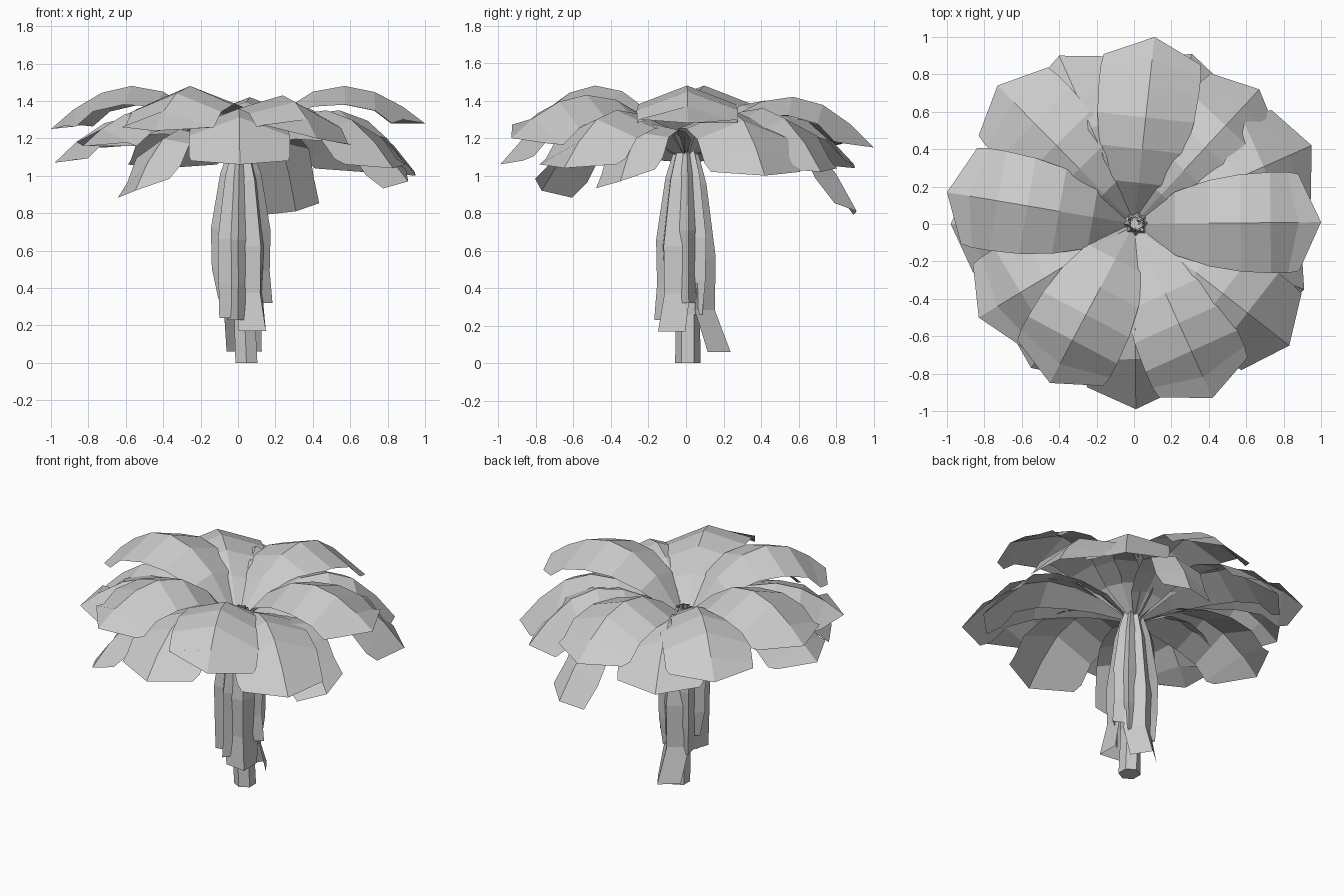
import bpy
import bmesh
from math import cos, sin, radians
from mathutils import Vector

cube = bpy.data.objects.get("Cube")
if cube:
    bpy.data.objects.remove(cube)

# One plain colour for the whole plant
grey = bpy.data.materials.new("pale_grey")
grey.use_nodes = True
colour = (0.6, 0.6, 0.6, 1)
grey.diffuse_color = colour
grey.node_tree.nodes["Principled BSDF"].inputs["Base Color"].default_value = colour


def finish(name, bm):
    mesh = bpy.data.meshes.new(name)
    bm.to_mesh(mesh)
    bm.free()
    mesh.materials.append(grey)
    part = bpy.data.objects.new(name, mesh)
    bpy.context.scene.collection.objects.link(part)
    return part


def folded_leaf(name, sections):
    """Join rows of (left edge, ridge, right edge) into a creased sheet."""
    bm = bmesh.new()
    rows = [[bm.verts.new(point) for point in row] for row in sections]
    for inner, outer in zip(rows, rows[1:]):
        for side in (0, 1):
            bm.faces.new((inner[side], outer[side], outer[side + 1], inner[side + 1]))
    return finish(name, bm)


# Crown fronds: fraction of length, share of rise, half width, edge drop
FROND_PROFILE = [
    (0.03, 0.0, 0.02, 0.0),
    (0.22, 0.62, 0.17, 0.04),
    (0.4, 0.92, 0.23, 0.08),
    (0.57, 1.0, 0.26, 0.1),
    (0.73, 0.84, 0.27, 0.1),
    (0.88, 0.45, 0.27, 0.09),
    (1.0, 0.0, 0.26, -0.02),
]


def frond(name, x, y, tip, peak, width=1, tilt=0):
    base = 1.1
    length = Vector((x, y, 0)).length
    out = Vector((x, y, 0)).normalized()
    sections = []
    for along, rise, half, drop in FROND_PROFILE:
        foot = base if along < 0.57 else tip
        ridge = out * along * length
        ridge.z = foot + (peak - foot) * rise
        # The tip is pointed, so its outer corners sit further back
        edge = ridge - Vector((0, 0, drop * width))
        if along == 1:
            edge -= out * 0.12 * width
        elif along > 0.8:
            edge -= out * 0.06
        # Some fronds roll to one side towards the tip
        across = Vector((-out.y, out.x, tilt * along)) * half * width
        sections.append((edge + across, ridge, edge - across))
    folded_leaf(name, sections)


# Tip x, tip y, tip height, crest height, then any width factor and roll
UPPER = [
    (1, 0.01, 1.28, 1.48), (0.11, 1, 1.15, 1.42), (-1, 0.17, 1.25, 1.48),
    (-0.45, -0.85, 1.24, 1.48), (0.42, -0.93, 1.2, 1.43, 1, -0.2),
    (0.67, 0.72, 1.02, 1.36, 0.95), (0.95, 0.42, 1, 1.35), (-0.83, -0.5, 1.16, 1.36),
    (-0.73, 0.74, 1.15, 1.4),
]
LOWER = [
    (0.83, -0.65, 1.04, 1.35), (0.01, -0.99, 1.06, 1.36), (-0.98, 0, 1.07, 1.32),
    (-0.4, 0.9, 1.04, 1.33), (0.31, 0.91, 0.81, 1.25, 0.6, -0.2),
    (0.91, -0.35, 0.97, 1.28, 0.65, 0.3), (-0.55, -0.77, 0.92, 1.25, 0.65, 0.3),
]
for layer, fronds in (("upper", UPPER), ("lower", LOWER)):
    for number, data in enumerate(fronds):
        frond(f"{layer}_frond_{number}", *data)

# Slim six-sided trunk core, leaning slightly to the centre at the top
bm = bmesh.new()
bmesh.ops.create_cone(bm, cap_ends=True, segments=6, radius1=0.068, radius2=0.05, depth=1.12)
for vert in bm.verts:
    vert.co += Vector((0.045 if vert.co.z < 0 else 0, 0.01, 0.56))
finish("trunk_core", bm)


# Dead leaves hanging around the trunk, folding deeper towards their ends
def husk(name, angle, end, flare, half):
    out = Vector((cos(radians(angle)), sin(radians(angle)), 0))
    across = Vector((-out.y, out.x, 0))
    axis = Vector((0.015, 0, 0))
    top = 1.18
    shape = [(0, 0.05, 0.3), (0.2, 0.11, 0.55), (0.55, 0.16, 0.9), (0.8, 0.155, 1), (1, flare, 0.95)]
    sections = []
    for fall, radius, spread in shape:
        ridge = axis + out * radius
        ridge.z = top + (end - top) * fall
        fold = ridge - out * (0.03 + 0.08 * fall)
        sections.append((fold + across * half * spread, ridge, fold - across * half * spread))
    folded_leaf(name, sections)


# Angle, lower end, flare radius, half width
HUSKS = [
    (82, 0.06, 0.24, 0.1), (-48, 0.17, 0.2, 0.1), (-95, 0.23, 0.17, 0.07),
    (-140, 0.24, 0.15, 0.07), (180, 0.34, 0.12, 0.07), (135, 0.24, 0.14, 0.07),
    (5, 0.32, 0.17, 0.07), (42, 0.26, 0.13, 0.07),
]
for number, data in enumerate(HUSKS):
    husk(f"hanging_husk_{number}", *data)

# Short young shoots in the heart of the crown
for number in range(3):
    turn = radians(120 * number + 20)
    out = Vector((cos(turn), sin(turn), 0))
    across = Vector((-out.y, out.x, 0)) * 0.02
    low = out * 0.01 + Vector((0, 0, 1.1))
    high = out * 0.04 + Vector((0, 0, 1.17))
    folded_leaf(f"young_shoot_{number}", [
        (low + across, low + out * 0.01, low - across),
        (high + across * 0.3, high, high - across * 0.3),
    ])
